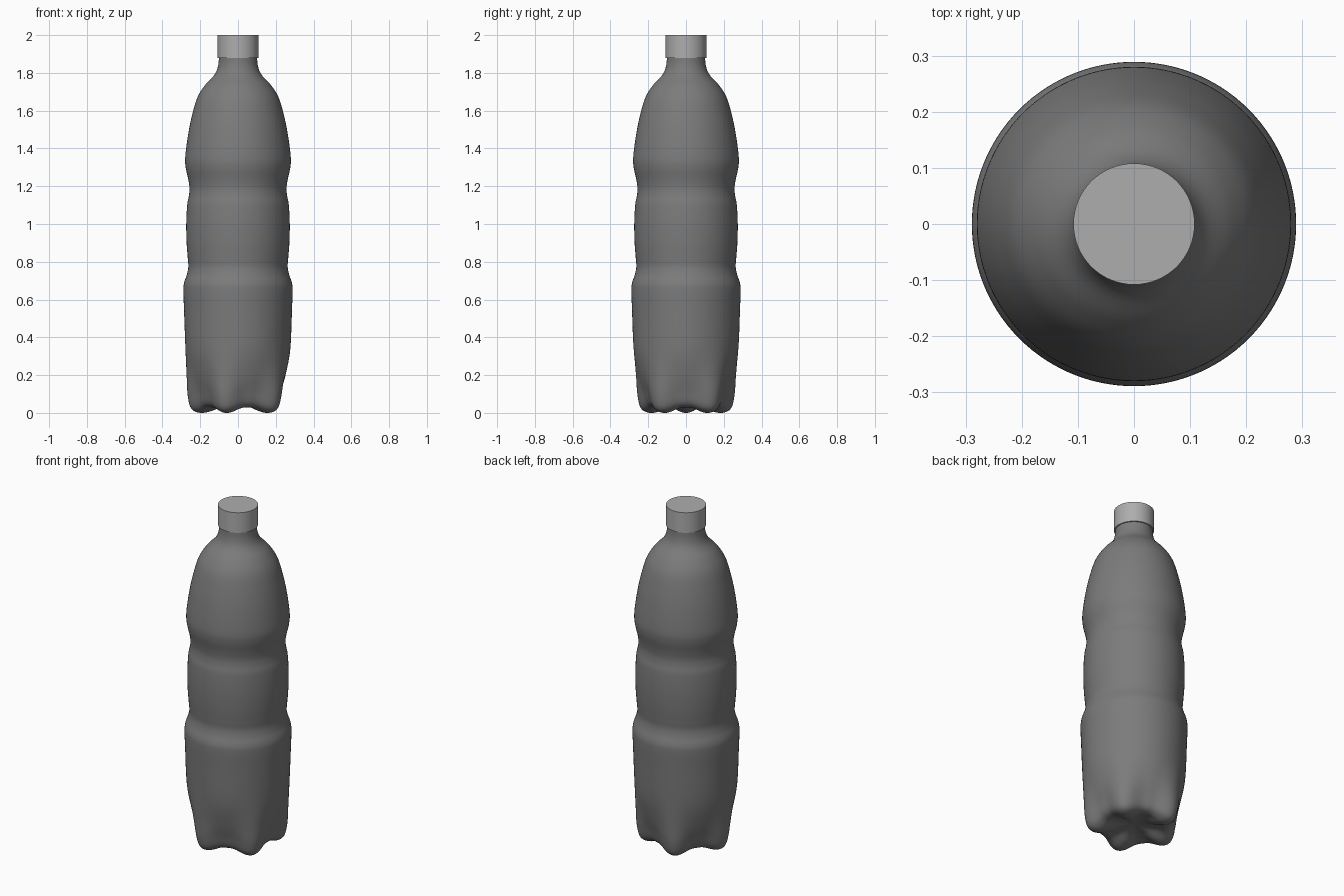
import bpy, bmesh, math

if "Cube" in bpy.data.objects:
    bpy.data.objects.remove(bpy.data.objects["Cube"])

SEGS = 120      # around the bottle
STEPS = 6       # spline samples per profile span
FEET = 5


def spline(pts):
    """Catmull-Rom samples through (radius, height) points."""
    out = []
    p = [pts[0]] + pts + [pts[-1]]
    for a, b, c, d in zip(p, p[1:], p[2:], p[3:]):
        for i in range(STEPS):
            t = i / STEPS
            out.append(tuple(0.5 * (2 * q + (r - o) * t + (2 * o - 5 * q + 4 * r - s) * t * t
                                    + (3 * q - o - 3 * r + s) * t ** 3)
                             for o, q, r, s in zip(a, b, c, d)))
    return out + [pts[-1]]


def paint(obj, name, grey):
    mat = bpy.data.materials.new(name)
    mat.diffuse_color = (grey, grey, grey, 1)
    mat.use_nodes = True
    mat.node_tree.nodes["Principled BSDF"].inputs["Base Color"].default_value = mat.diffuse_color
    obj.data.materials.append(mat)


# Shared upper profile: waist grooves, shoulder, neck
upper = [(0.286, 0.55), (0.289, 0.65), (0.285, 0.69), (0.27, 0.735), (0.263, 0.775), (0.266, 0.82),
         (0.272, 0.9), (0.274, 1.0), (0.269, 1.1), (0.26, 1.15), (0.257, 1.19), (0.263, 1.235),
         (0.277, 1.3), (0.279, 1.36), (0.263, 1.48), (0.242, 1.58), (0.215, 1.67),
         (0.175, 1.735), (0.125, 1.79), (0.105, 1.84), (0.1, 1.91)]

# Base profile through a foot, and through the groove between feet
foot = [(0.012, 0.045), (0.08, 0.034), (0.14, 0.01), (0.2, 0.0), (0.247, 0.022),
        (0.266, 0.09), (0.272, 0.2), (0.279, 0.36)]
groove = [(0.012, 0.045), (0.08, 0.04), (0.13, 0.034), (0.172, 0.03), (0.207, 0.052),
          (0.229, 0.12), (0.254, 0.21), (0.277, 0.34)]
foot_line, groove_line = spline(foot + upper), spline(groove + upper)

# Bottle body, blending the two profiles around five feet
bm = bmesh.new()
rings = []
for (rf, zf), (rg, zg) in zip(foot_line, groove_line):
    ring = []
    for i in range(SEGS):
        a = 2 * math.pi * i / SEGS
        w = (0.5 - 0.5 * math.cos(FEET * a)) ** 1.5
        r, z = rg + (rf - rg) * w, zg + (zf - zg) * w
        ring.append(bm.verts.new((r * math.cos(a), r * math.sin(a), z)))
    rings.append(ring)
for lo, hi in zip(rings, rings[1:]):
    for i in range(SEGS):
        j = (i + 1) % SEGS
        bm.faces.new((lo[i], lo[j], hi[j], hi[i]))
bm.faces.new(rings[0][::-1])
mesh = bpy.data.meshes.new("bottle_body")
bm.to_mesh(mesh)
bm.free()
mesh.shade_smooth()
body = bpy.data.objects.new("bottle_body", mesh)
bpy.context.collection.objects.link(body)
paint(body, "dark_grey", 0.2)

# Screw cap
bpy.ops.mesh.primitive_cylinder_add(vertices=64, radius=0.108, depth=0.12, location=(0, 0, 1.94))
cap = bpy.context.object
cap.name = "cap"
bpy.ops.object.shade_smooth_by_angle(angle=math.radians(30))
paint(cap, "mid_grey", 0.42)
